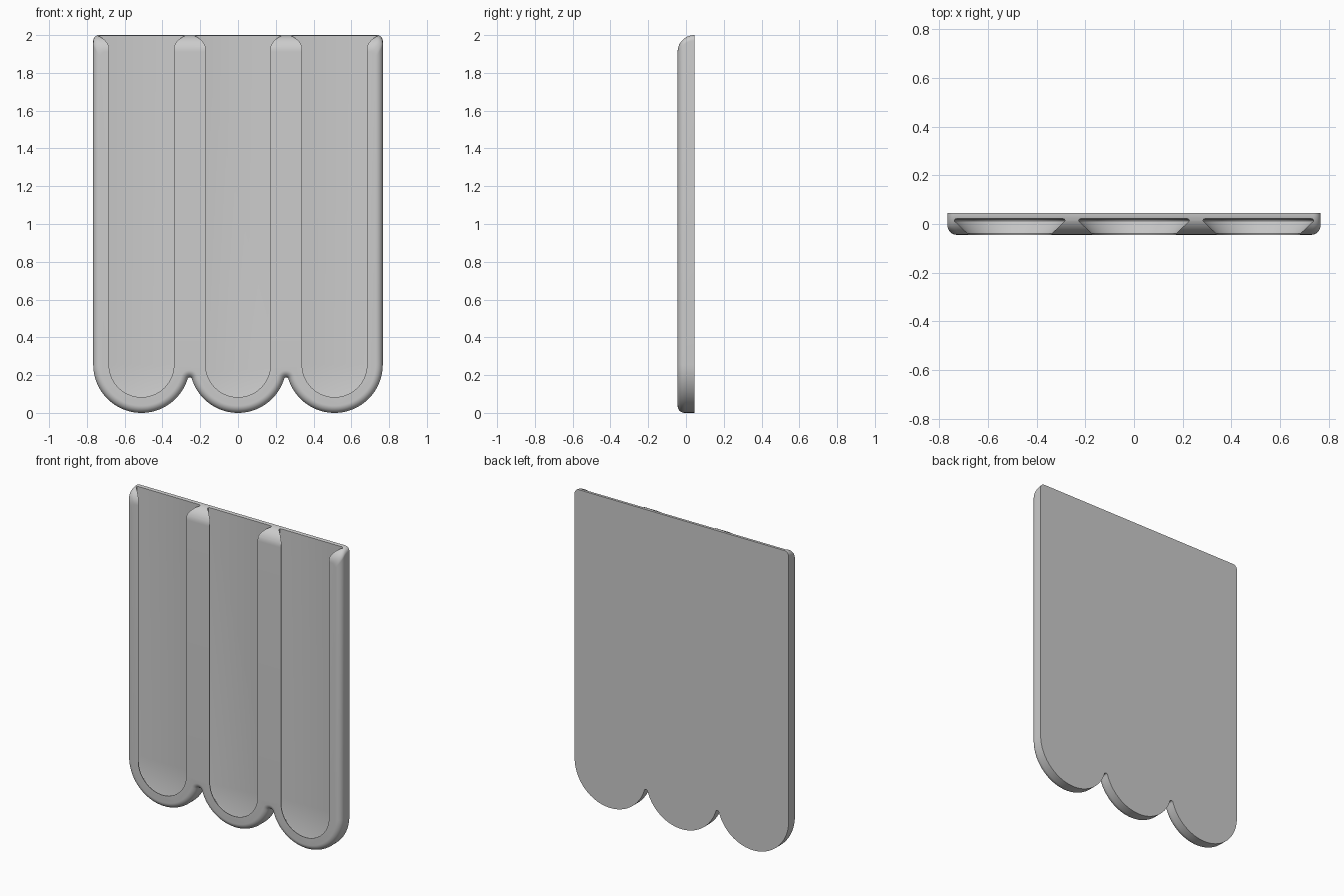
import bpy, bmesh
from math import sin, cos, pi, sqrt, asin

if "Cube" in bpy.data.objects:
    bpy.data.objects.remove(bpy.data.objects["Cube"])

HALF_T = 0.0445          # half thickness of the plate
PITCH = 0.511            # spacing of the slots
R = PITCH / 2            # lobe radius
EDGE = 0.038             # rounding of the front edge
WEB = 0.012              # fillet between two lobes
CORNER = 0.03            # top corner radius
CENTRES = [-PITCH, 0, PITCH]

grey = bpy.data.materials.new("light_grey")
grey.use_nodes = True
colour = (0.6, 0.6, 0.6, 1)
grey.diffuse_color = colour
grey.node_tree.nodes["Principled BSDF"].inputs["Base Color"].default_value = colour


def arc(cx, cz, r, a0, a1, n):
    return [(cx + r * cos(a0 + (a1 - a0) * i / n), cz + r * sin(a0 + (a1 - a0) * i / n))
            for i in range(n + 1)]


def loft(name, rings):
    """Skin a list of (outline, y) rings and close both ends."""
    bm = bmesh.new()
    loops = [[bm.verts.new((x, y, z)) for x, z in pts] for pts, y in rings]
    n = len(loops[0])
    for a, b in zip(loops, loops[1:]):
        for i in range(n):
            j = (i + 1) % n
            bm.faces.new((a[i], a[j], b[j], b[i]))
    bm.faces.new(loops[0])
    bm.faces.new(loops[-1])
    bmesh.ops.recalc_face_normals(bm, faces=bm.faces[:])
    mesh = bpy.data.meshes.new(name)
    bm.to_mesh(mesh)
    bm.free()
    mesh.materials.append(grey)
    obj = bpy.data.objects.new(name, mesh)
    bpy.context.collection.objects.link(obj)
    return obj


def plate_outline(inset, top):
    """Scalloped outline: three lobes below, rounded corners above."""
    web_z = R - sqrt((R + WEB) ** 2 - R ** 2)
    tip = asin((R - web_z) / (R + WEB))       # angle where lobe meets web
    pts = []
    for k, cx in enumerate(CENTRES):
        start = pi if k == 0 else pi + tip
        end = 2 * pi if k == 2 else 2 * pi - tip
        pts += arc(cx, R, R - inset, start, end, 40)
        if k < 2:
            pts += arc(cx + R, web_z, WEB + inset, pi - tip, tip, 12)[1:-1]
    side = PITCH + R - inset
    pts += arc(side - CORNER, top - CORNER, CORNER, 0, pi / 2, 8)
    pts += arc(CORNER - side, top - CORNER, CORNER, pi / 2, pi, 8)
    return pts


# Plate body: rounded front edge, top edge rolled over the full thickness
depth = 2 * HALF_T
steps = [EDGE * (1 - cos(pi / 2 * i / 10)) for i in range(11)]
steps += [EDGE + (depth - EDGE) * i / 8 for i in range(1, 9)]
rings = []
for s in steps:
    inset = EDGE - sqrt(max(0, EDGE ** 2 - max(0, EDGE - s) ** 2))
    top = 2 - depth + sqrt(max(0, depth ** 2 - (depth - s) ** 2))
    rings.append((plate_outline(inset, top), s - HALF_T))
plate = loft("slotted_plate", rings)


# Undercut slots, open at the top: (half width, y) from floor to mouth
profile = [(0.218, 0.022), (0.225, 0.0195), (0.228, 0.013),
           (0.172, -0.040), (0.172, -0.08)]
for k, cx in enumerate(CENTRES):
    slot = [(arc(cx, R, w, pi, 2 * pi, 48) + [(cx + w, 2.1), (cx - w, 2.1)], y)
            for w, y in profile]
    cutter = loft("slot_cutter_%d" % (k + 1), slot)
    cutter.hide_render = True
    cut = plate.modifiers.new("slot", "BOOLEAN")
    cut.operation = "DIFFERENCE"
    cut.solver = "EXACT"
    cut.object = cutter
    bpy.ops.object.select_all(action="DESELECT")
    bpy.context.view_layer.objects.active = plate
    plate.select_set(True)
    bpy.ops.object.modifier_apply(modifier=cut.name)
    bpy.data.objects.remove(cutter)

bpy.ops.object.shade_smooth_by_angle(angle=pi / 6)
